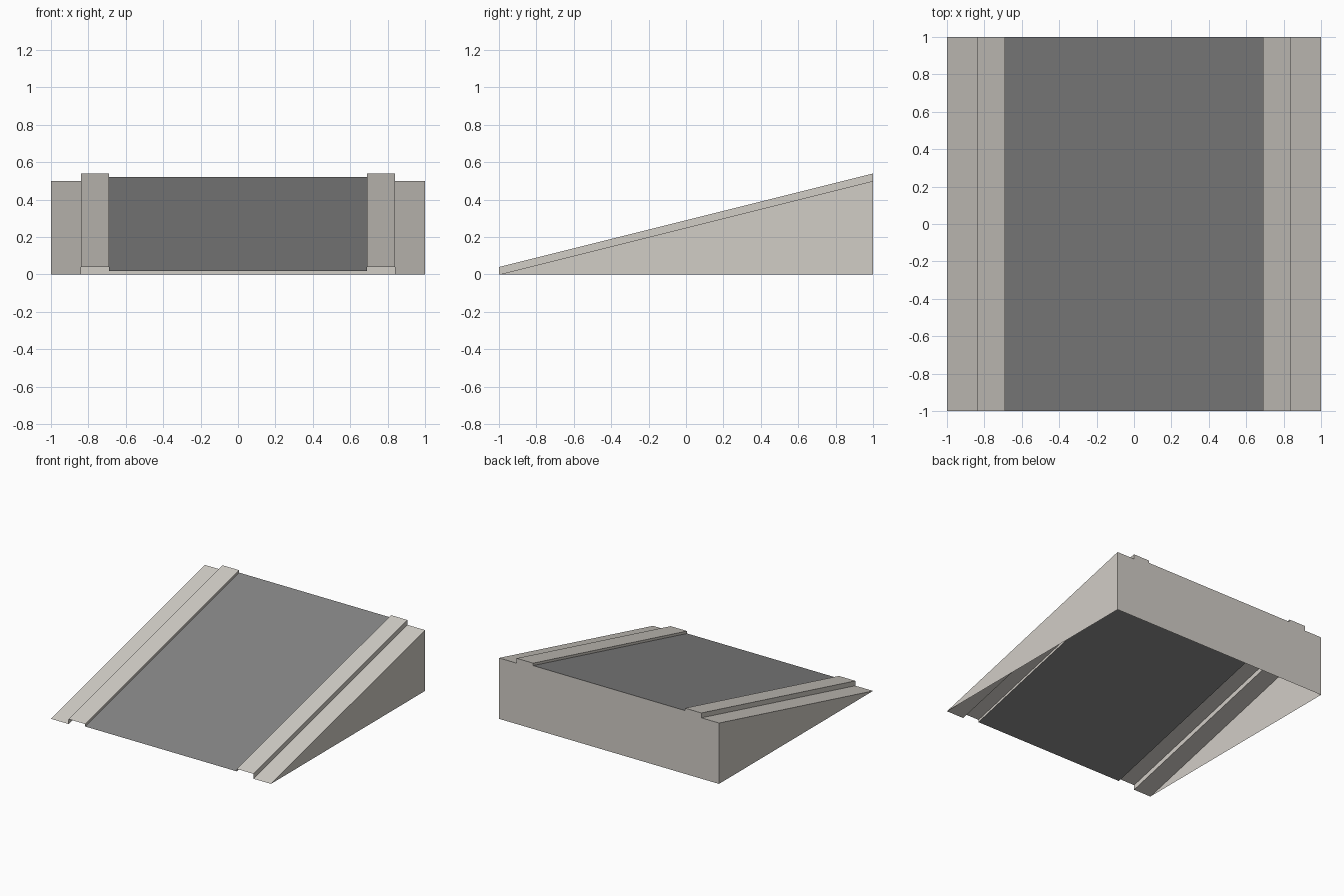
import bpy

if "Cube" in bpy.data.objects:
    bpy.data.objects.remove(bpy.data.objects["Cube"])

RISE = 0.5      # height gained from front to back
EDGE = 0.84     # outer side of the kerb
ROAD = 0.69     # half width of the road
KERB_H, ROAD_H = 0.04, 0.02


def material(name, color):
    m = bpy.data.materials.new(name)
    m.diffuse_color = (*color, 1)
    m.use_nodes = True
    m.node_tree.nodes["Principled BSDF"].inputs["Base Color"].default_value = m.diffuse_color
    return m


stone = material("pale_stone", (0.64, 0.61, 0.565))
asphalt = material("grey_asphalt", (0.235, 0.235, 0.235))


def add_mesh(name, verts, faces, mat):
    me = bpy.data.meshes.new(name)
    me.from_pydata(verts, [], faces)
    me.materials.append(mat)
    ob = bpy.data.objects.new(name, me)
    bpy.context.collection.objects.link(ob)
    return ob


def sloped_sheet(name, profile, mat):
    """Sweep a left-to-right (x, z) profile up the slope as an open sheet."""
    n = len(profile)
    verts = [(x, -1, z) for x, z in profile] + [(x, 1, z + RISE) for x, z in profile]
    faces = [(i, i + 1, n + i + 1, n + i) for i in range(n - 1)]
    return add_mesh(name, verts, faces, mat)


# Pavement and raised kerb profile, left half
kerb = [(-1, 0), (-EDGE, 0), (-EDGE, KERB_H), (-ROAD, KERB_H), (-ROAD, ROAD_H)]
kerb_right = [(-x, z) for x, z in reversed(kerb)]
sloped_sheet("left_kerb", kerb, stone)
sloped_sheet("right_kerb", kerb_right, stone)

# Road surface between the kerbs
sloped_sheet("road_surface", [kerb[-1], kerb_right[0]], asphalt)

# Triangular side walls
for name, x, face in (("left_wall", -1, (0, 2, 1)), ("right_wall", 1, (0, 1, 2))):
    add_mesh(name, [(x, -1, 0), (x, 1, 0), (x, 1, RISE)], [face], stone)

# Back wall, its top edge following the kerb and road profile
outline = [(-1, 1, 0)] + [(x, 1, z + RISE) for x, z in kerb + kerb_right] + [(1, 1, 0)]
add_mesh("back_wall", outline, [tuple(range(len(outline)))], stone)
